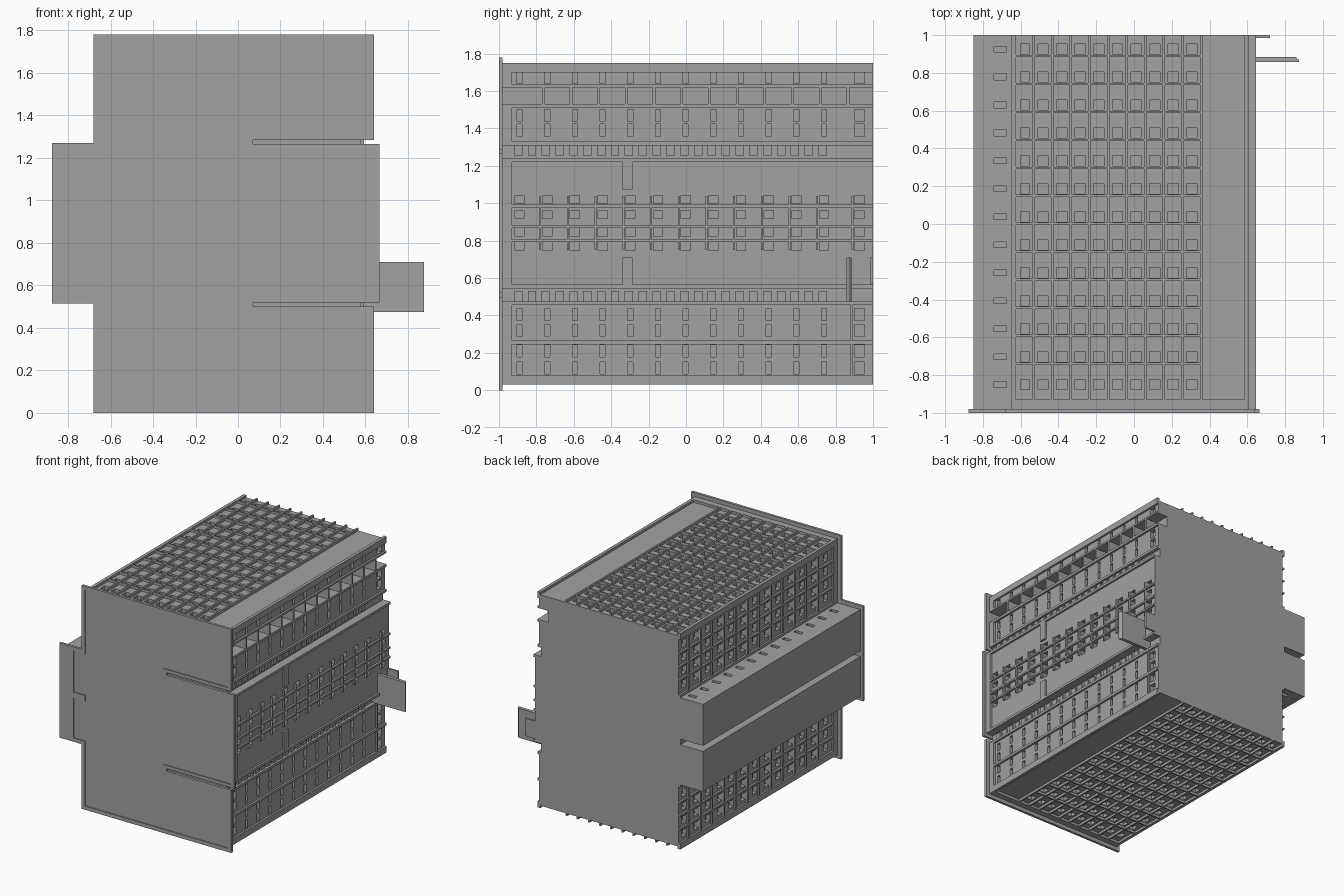
import bpy, bmesh

if "Cube" in bpy.data.objects:
    bpy.data.objects.remove(bpy.data.objects["Cube"])

PITCH = 0.148
END = -0.98          # where the body meets the front plate

grey = bpy.data.materials.new("dark_grey_plastic")
grey.diffuse_color = (0.36, 0.36, 0.36, 1)
grey.use_nodes = True
grey.node_tree.nodes["Principled BSDF"].inputs["Base Color"].default_value = grey.diffuse_color


def finish(name, bm):
    bmesh.ops.recalc_face_normals(bm, faces=bm.faces)
    me = bpy.data.meshes.new(name)
    bm.to_mesh(me)
    bm.free()
    me.materials.append(grey)
    ob = bpy.data.objects.new(name, me)
    bpy.context.collection.objects.link(ob)
    return ob


def box(bm, x0, x1, y0, y1, z0, z1):
    v = [bm.verts.new((x, y, z)) for x in (x0, x1) for y in (y0, y1) for z in (z0, z1)]
    for f in ((0, 1, 3, 2), (4, 6, 7, 5), (0, 4, 5, 1), (2, 3, 7, 6), (0, 2, 6, 4), (1, 5, 7, 3)):
        bm.faces.new([v[i] for i in f])


def loft(name, a, b):
    # closed solid between two matching outlines
    bm = bmesh.new()
    a = [bm.verts.new(p) for p in a]
    b = [bm.verts.new(p) for p in b]
    bm.faces.new(a)
    bm.faces.new(b[::-1])
    for i in range(len(a)):
        j = (i + 1) % len(a)
        bm.faces.new((a[i], b[i], b[j], a[j]))
    return finish(name, bm)


def prism(name, pts, y0, y1):
    return loft(name, [(x, y0, z) for x, z in pts], [(x, y1, z) for x, z in pts])


def slab(bm, face, u0, u1, y0, y1, d0, d1):
    # box given by depth below an outer face: (axis, level, inward direction)
    axis, level, inward = face
    w0, w1 = sorted((level + inward * d0, level + inward * d1))
    if axis == 'z':
        box(bm, u0, u1, y0, y1, w0, w1)
    else:
        box(bm, w0, w1, y0, y1, u0, u1)


def spans(centres, size):
    return [(c - size / 2, c + size / 2) for c in centres]


def gaps(lo, hi, holes):
    edges = [lo] + [e for h in holes for e in h] + [hi]
    return list(zip(edges[::2], edges[1::2]))


def panel(name, face, u0, u1, hu, hy, ribs=(), floor=0.016, depth=0.05, rim=0.02):
    # perforated floor, raised border and raised ribs
    bm = bmesh.new()
    for a, b in gaps(u0, u1, hu):
        slab(bm, face, a, b, END, 1, floor, depth)
    for a, b in hu:
        for c, d in gaps(END, 1, hy):
            slab(bm, face, a, b, c, d, floor, depth)
    if rim:
        slab(bm, face, u0, u0 + rim, END, 1, 0, floor)
        slab(bm, face, u1 - rim, u1, END, 1, 0, floor)
        slab(bm, face, u0 + rim, u1 - rim, END, -0.93, 0, floor)
    for r in ribs:
        slab(bm, face, *r, 0, floor)
    return finish(name, bm)


# Front plate with two side slots; its inner area is cut back to leave a rim
plate = prism("front_plate", [(-.68, 0), (.64, 0), (.64, .50), (.07, .50), (.07, .52), (.665, .52),
                              (.665, 1.265), (.07, 1.265), (.07, 1.285), (.64, 1.285), (.64, 1.78),
                              (-.68, 1.78), (-.68, 1.27), (-.875, 1.27), (-.875, .515),
                              (-.68, .515)], -1, END)
cutter = prism("plate_recess_cutter",
               [(-.65, .03), (.61, .03), (.61, .475), (.04, .475), (.04, .545), (.64, .545),
                (.64, 1.24), (.04, 1.24), (.04, 1.31), (.61, 1.31), (.61, 1.75), (-.65, 1.75),
                (-.65, 1.24), (-.75, 1.24), (-.75, .91), (-.65, .91), (-.65, .865),
                (-.75, .865), (-.75, .545), (-.65, .545)], -1.02, -.993)
cutter.hide_render = True
cutter.hide_set(True)
mod = plate.modifiers.new("recess", 'BOOLEAN')
mod.operation = 'DIFFERENCE'
mod.solver = 'EXACT'
mod.object = cutter

# Solid core behind the perforated walls, with the wiring recess at upper right
prism("body_core", [(-.60, .08), (.56, .08), (.56, .475), (.58, .475), (.58, .545), (.595, .545),
                    (.595, 1.24), (.58, 1.24), (.58, 1.31), (.56, 1.31), (.56, 1.53), (.51, 1.53),
                    (.51, 1.62), (.56, 1.62), (.56, 1.70), (-.60, 1.70), (-.60, 1.24),
                    (-.65, 1.24), (-.65, .545), (-.60, .545)], END, 1)

# Top and bottom vent grids
rows = [-.85 + PITCH * k for k in range(13)]
cols = [-.58 + .0985 * k for k in range(10)]
vent_y, vent_x = spans(rows, .055), spans(cols, .055)
grid = [(c + .042, c + .055, -.93, 1) for c in cols]
grid += [(-.63, .36, y - .043, y - .031) for y in rows[1:]]
panel("top_vents", ('z', 1.75, -1), -.65, .61, vent_x, vent_y, grid, .02, rim=.025)
panel("bottom_vents", ('z', .03, 1), -.65, .61, vent_x, vent_y, grid, .02, rim=.025)

# Left side vent grids above and below the mounting rail
for name, lo, hi in (("left_upper_vents", 1.24, 1.73), ("left_lower_vents", .05, .545)):
    zs = [lo + .085 + .107 * k for k in range(4)]
    ribs = [(z + .047, z + .06, -.93, 1) for z in zs[:3]]
    ribs += [(lo, hi, y - .043, y - .031) for y in rows[1:]]
    panel(name, ('x', -.65, 1), lo, hi, spans(zs, .055), vent_y, ribs)

# Rail blocks on the left, with small slots on the outer faces
slots = spans(rows, .03)
panel("rail_block_upper_face", ('z', 1.24, -1), -.85, -.65, [(-.74, -.675)], slots, (), 0, .04, 0)
panel("rail_block_lower_face", ('z', .545, 1), -.85, -.65, [(-.74, -.675)], slots, (), 0, .04, 0)
bm = bmesh.new()
box(bm, -.85, -.65, END, 1, .91, 1.20)
box(bm, -.85, -.65, END, 1, .585, .865)
finish("rail_blocks", bm)

# Right side terminal walls
term = [-.89 + PITCH * k for k in range(12)]
term_y = spans(term, .028) + [(.90, .955)]
outer = ('x', .61, -1)
panel("right_lower_terminals", outer, .05, .475, spans((.12, .21, .32, .405), .065), term_y,
      [(.245, .265, -.93, 1), (.07, .455, .88, .89)])
panel("right_upper_terminals", outer, 1.31, 1.53, spans((1.39, 1.47), .065), term_y)
panel("right_top_terminals", outer, 1.62, 1.73, [(1.64, 1.70)], term_y, rim=.014)

# Raised middle connector face
mid_z = (.77, .845, .94, 1.02)
mid_y = spans(term, .05) + [(.90, .955)]
ribs = [(z - .007, z + .007, -.93, 1) for z in (.80, .875, .985)]
ribs += [(.75, 1.04, y - .042, y - .032) for y in term[1:]]
ribs += [(.75, 1.04, .885, .895), (1.07, 1.22, -.34, -.285), (.565, .71, -.34, -.285)]
panel("right_connector_face", ('x', .645, -1), .545, 1.24, spans(mid_z, .045), mid_y, ribs)

# Fins in the recess and in the two side slots
bm = bmesh.new()
for k in range(12):
    y = -.77 + PITCH * k
    box(bm, .51, .61, y, y + .015, 1.53, 1.62)
for k in range(23):
    y = -.92 + .074 * k
    box(bm, .57, .593, y, y + .045, 1.255, 1.31)
    box(bm, .57, .593, y, y + .045, .475, .53)
finish("terminal_fins", bm)

# Latch tab with a rounded tip, and small guide at the back right
tip = [(.58, .858), (.875, .858), (.87, .872), (.855, .885), (.58, .885)]
loft("latch_tab", [(x, y, .475) for x, y in tip], [(x, y, .71) for x, y in tip])
bm = bmesh.new()
box(bm, .58, .72, .985, 1, .57, .71)
finish("latch_guide", bm)
